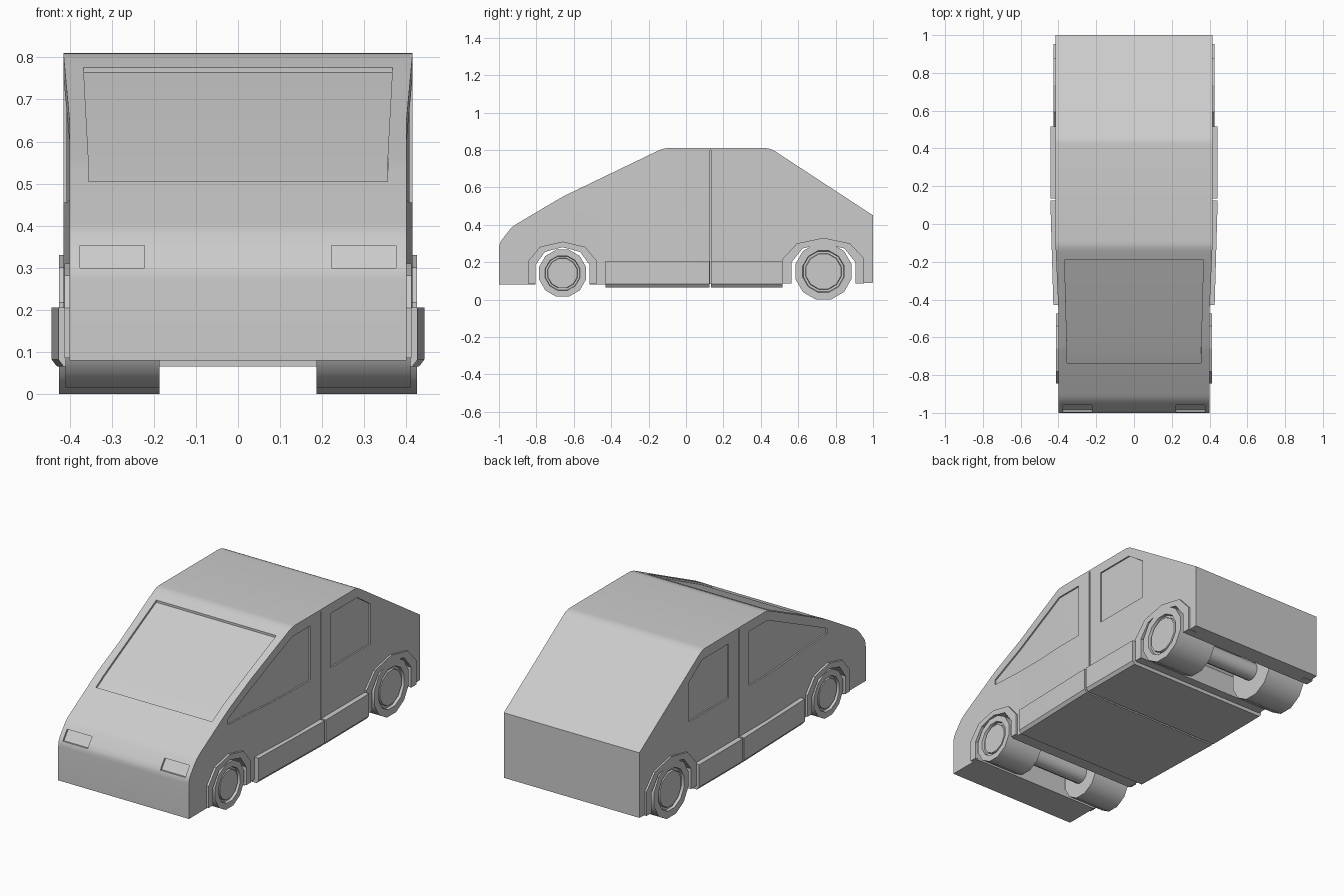
import bpy, bmesh, math
from mathutils import Vector

if "Cube" in bpy.data.objects:
    bpy.data.objects.remove(bpy.data.objects["Cube"])

paint = bpy.data.materials.new("plain_grey")
paint.diffuse_color = (0.6, 0.6, 0.6, 1)
paint.use_nodes = True
paint.node_tree.nodes["Principled BSDF"].inputs["Base Color"].default_value = paint.diffuse_color


def finish(name, bm, angle=None):
    bmesh.ops.recalc_face_normals(bm, faces=bm.faces[:])
    me = bpy.data.meshes.new(name)
    bm.to_mesh(me)
    bm.free()
    me.materials.append(paint)
    ob = bpy.data.objects.new(name, me)
    bpy.context.collection.objects.link(ob)
    if angle:
        smooth(ob, angle)
    return ob


def smooth(ob, angle):
    bpy.ops.object.select_all(action='DESELECT')
    ob.select_set(True)
    bpy.context.view_layer.objects.active = ob
    bpy.ops.object.shade_smooth_by_angle(angle=math.radians(angle))


def bow(y):
    """Extra half width of the body: it widens from the hood to the roof."""
    return 0.015 * min(1, max(0, (y + 0.46) / 0.34))


def prism(name, pts, x0, x1, bowed=True, angle=None):
    """Side outline of (y, z) points extruded from x0 to x1."""
    bm = bmesh.new()
    a = [bm.verts.new((x0, y, z)) for y, z in pts]
    b = [bm.verts.new((x1, y, z)) for y, z in pts]
    bm.faces.new(a)
    bm.faces.new(b[::-1])
    for i in range(len(pts)):
        j = (i + 1) % len(pts)
        bm.faces.new((a[i], b[i], b[j], a[j]))
    if bowed:
        for y in (-0.46, -0.12):
            bmesh.ops.bisect_plane(bm, geom=bm.verts[:] + bm.edges[:] + bm.faces[:],
                                   plane_co=(0, y, 0), plane_no=(0, 1, 0))
        for v in bm.verts:
            v.co.x += math.copysign(bow(v.co.y), v.co.x)
    return finish(name, bm, angle)


def rounded(p, c, n, r=0.03, steps=4):
    """Replace corner c between p and n by a short curve."""
    p, c, n = Vector(p), Vector(c), Vector(n)
    s, e = c + (p - c).normalized() * r, c + (n - c).normalized() * r
    return [tuple(s * (1 - t) ** 2 + c * 2 * t * (1 - t) + e * t * t)
            for t in (i / steps for i in range(steps + 1))]


def arch(c, w, h, base):
    return [(c - w, base), (c - w, 0.66 * h), (c - 0.65 * w, 0.91 * h), (c, h),
            (c + 0.65 * w, 0.91 * h), (c + w, 0.66 * h), (c + w, base)]


# Body shell: side outline with both wheel arches
outline = [(-1, 0.08), (-1, 0.30), (-0.93, 0.39), (-0.66, 0.55),
           (-0.12, 0.81), (0.45, 0.81), (1, 0.45), (1, 0.09)]
pts = [outline[0]]
for i in range(1, 6):
    pts += rounded(outline[i - 1], outline[i], outline[i + 1])
pts += outline[6:]
pts += arch(0.735, 0.172, 0.305, 0.085)[::-1]
pts += arch(-0.66, 0.145, 0.285, 0.08)[::-1]
body = prism("body", pts, -0.40, 0.40)

# Cutters for the shallow window, lamp and door seam recesses
cutters = []
front_window = [(-0.66, 0.47), (-0.30, 0.455), (0.04, 0.455), (0.04, 0.755),
                (-0.12, 0.755), (-0.66, 0.50)]
rear_window = [(0.22, 0.455), (0.565, 0.455), (0.565, 0.675), (0.45, 0.755), (0.22, 0.755)]
seam = [(0.127, 0.05), (0.133, 0.05), (0.133, 0.80), (0.127, 0.80)]
lamp = [(-1.05, 0.30), (-0.985, 0.30), (-0.946, 0.353), (-1.05, 0.357)]
for s in (1, -1):
    cutters.append(prism("front_window_cutter", front_window, s * 0.392, s * 0.5))
    cutters.append(prism("rear_window_cutter", rear_window, s * 0.392, s * 0.5))
    cutters.append(prism("door_seam_cutter", seam, s * 0.385, s * 0.5))
    cutters.append(prism("headlight_cutter", lamp, s * 0.222, s * 0.375, False))
screen = prism("windscreen_cutter", [(-0.735, 0.493), (-0.655, 0.540), (-0.19, 0.764),
                                     (-0.19, 0.95), (-0.735, 0.95)], -0.355, 0.355, False)
for v in screen.data.vertices:
    if v.co.y > -0.3:
        v.co.x *= 1.034
cutters.append(screen)

for c in cutters:
    m = body.modifiers.new(c.name, 'BOOLEAN')
    m.object, m.operation, m.solver = c, 'DIFFERENCE', 'EXACT'
bpy.context.view_layer.update()
cut = bpy.data.meshes.new_from_object(body.evaluated_get(bpy.context.evaluated_depsgraph_get()))
body.modifiers.clear()
body.data = cut
for c in cutters:
    bpy.data.objects.remove(c)
smooth(body, 20)

# Arch trims
for s, side in ((1, "right"), (-1, "left")):
    prism("front_arch_trim_" + side, arch(-0.66, 0.185, 0.31, 0.085)
          + arch(-0.66, 0.145, 0.28, 0.085)[::-1], s * 0.37, s * 0.412, False)
    prism("rear_arch_trim_" + side, arch(0.735, 0.218, 0.33, 0.085)
          + arch(0.735, 0.172, 0.30, 0.085)[::-1], s * 0.37, s * 0.425, False)


# Floor pans with the side sills, one per door
def floor_pan(name, y0, y1, w0, w1):
    bm = bmesh.new()
    rings = []
    for y, w in ((y0, w0), (y1, w1)):
        half = [(w - 0.013, 0.065), (w, 0.082), (w, 0.205), (w - 0.06, 0.207)]
        rings.append([bm.verts.new((x, y, z)) for x, z in
                      half + [(-x, z) for x, z in half[::-1]]])
    a, b = rings
    bm.faces.new(a)
    bm.faces.new(b[::-1])
    for i in range(8):
        j = (i + 1) % 8
        bm.faces.new((a[i], b[i], b[j], a[j]))
    finish(name, bm)


floor_pan("front_floor_and_sills", -0.43, 0.125, 0.427, 0.443)
floor_pan("rear_floor_and_sills", 0.135, 0.515, 0.443, 0.441)


# Wheels and axles, turned round the x axis
def lathe(name, prof, y, z, n=12):
    bm = bmesh.new()
    rings = []
    for x, r in prof:
        rings.append([bm.verts.new((x, y + r * math.sin((k + 0.5) * math.tau / n),
                                    z + r * math.cos((k + 0.5) * math.tau / n)))
                      for k in range(n)])
    bm.faces.new(rings[0])
    bm.faces.new(rings[-1][::-1])
    for a, b in zip(rings, rings[1:]):
        for i in range(n):
            j = (i + 1) % n
            bm.faces.new((a[i], b[i], b[j], a[j]))
    finish(name, bm, 35)


for end, y, z, r, x1 in (("front", -0.66, 0.141, 0.130, 0.41), ("rear", 0.735, 0.15, 0.1553, 0.425)):
    for s, side in ((1, "right"), (-1, "left")):
        lathe(end + "_wheel_" + side,
              [(s * x, k * r) for x, k in ((0.187, 1), (x1, 1), (x1, 0.74), (x1 - 0.015, 0.72),
                                           (x1 - 0.015, 0.64), (x1 - 0.005, 0.62))], y, z)
    lathe(end + "_axle", [(-0.2, 0.05), (0.2, 0.05)], y, z)
